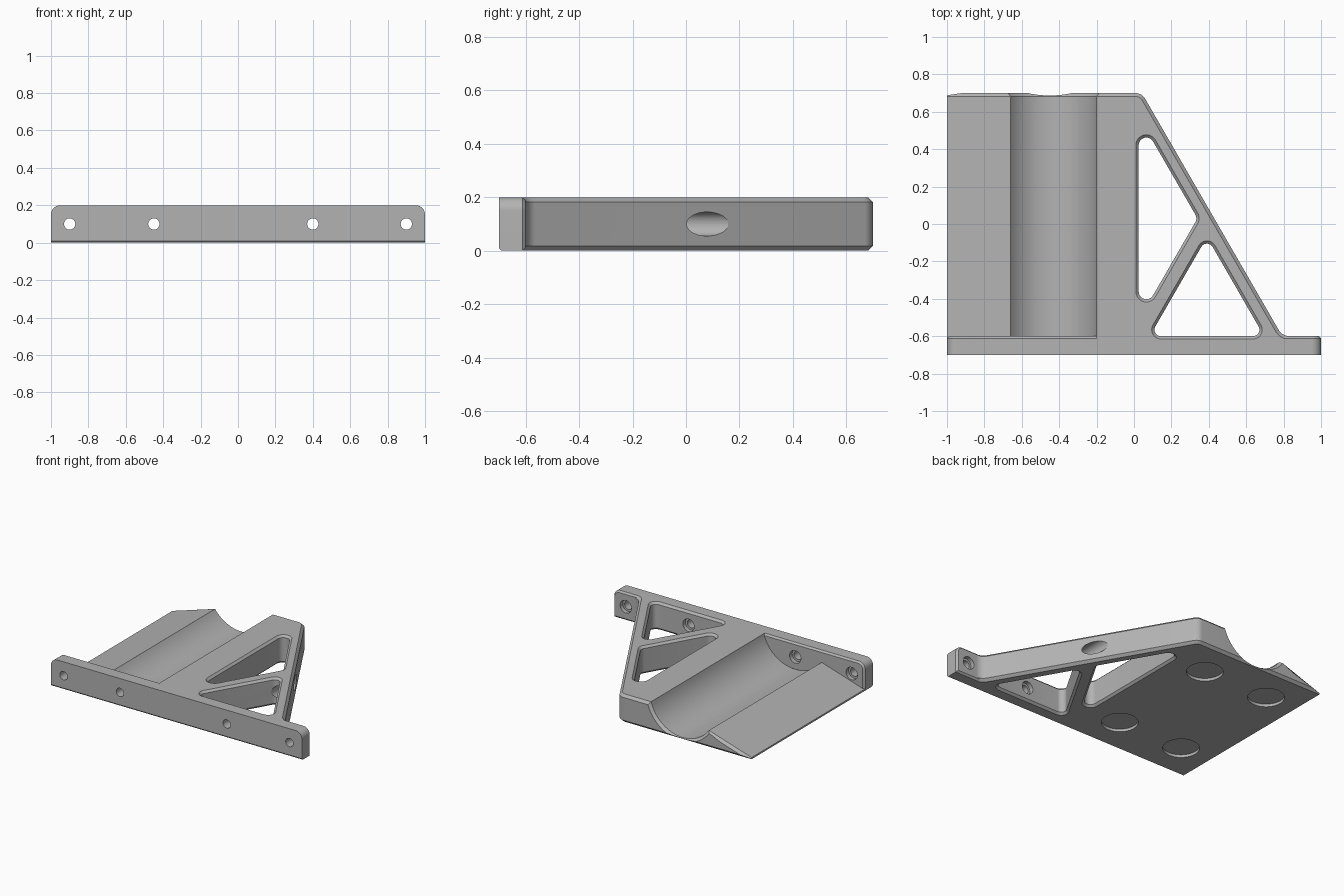
import bpy, bmesh, math
from mathutils import Vector, Matrix

if "Cube" in bpy.data.objects:
    bpy.data.objects.remove(bpy.data.objects["Cube"])

grey = bpy.data.materials.new("warm_grey")
grey.diffuse_color = (0.45, 0.45, 0.45, 1)
grey.use_nodes = True
grey.node_tree.nodes["Principled BSDF"].inputs["Base Color"].default_value = grey.diffuse_color


def loft(name, loops):
    """Closed solid through loops that have equal point counts."""
    bm = bmesh.new()
    rings = [[bm.verts.new(p) for p in loop] for loop in loops]
    n = len(rings[0])
    for a, b in zip(rings, rings[1:]):
        for i in range(n):
            j = (i + 1) % n
            bm.faces.new((a[i], a[j], b[j], b[i]))
    bm.faces.new(rings[0][::-1])
    bm.faces.new(rings[-1])
    bmesh.ops.recalc_face_normals(bm, faces=bm.faces)
    me = bpy.data.meshes.new(name)
    bm.to_mesh(me)
    bm.free()
    me.materials.append(grey)
    ob = bpy.data.objects.new(name, me)
    bpy.context.collection.objects.link(ob)
    return ob


def rounded(corners, d=0.0, steps=10):
    """Counterclockwise outline of (x, y, radius) corners, inset by d."""
    out = []
    for i, (x, y, r) in enumerate(corners):
        p = Vector((x, y))
        e1 = (p - Vector(corners[i - 1][:2])).normalized()
        e2 = (Vector(corners[(i + 1) % len(corners)][:2]) - p).normalized()
        n1, n2 = Vector((-e1.y, e1.x)), Vector((-e2.y, e2.x))
        miter = (n1 + n2) / (1 + n1.dot(n2))
        turn = math.atan2(e1.x * e2.y - e1.y * e2.x, e1.dot(e2))
        s = 1 if turn > 0 else -1
        if r == 0:
            out.append(p + d * miter)
            continue
        rr = max(r - s * d, 0.001)
        c = p + d * miter + s * rr * miter
        for k in range(steps + 1):
            out.append(c - s * rr * (Matrix.Rotation(turn * k / steps, 2) @ n1))
    return out


def plate(name, corners, levels):
    """Upright prism; levels are (z, inset)."""
    return loft(name, [[(p.x, p.y, z) for p in rounded(corners, d)] for z, d in levels])


def rod(name, x, y, z, r, length, axis, n=40):
    """Cylinder starting at the given point, running along y or z."""
    loops = []
    for t in (0, length):
        ring = []
        for i in range(n):
            a = 2 * math.pi * i / n
            u, v = r * math.cos(a), r * math.sin(a)
            ring.append((x + u, y + t, z + v) if axis == 'Y' else (x + u, y + v, z + t))
        loops.append(ring)
    return loft(name, loops)


def combine(target, other, op):
    m = target.modifiers.new(op, 'BOOLEAN')
    m.operation, m.object, m.solver = op, other, 'EXACT'
    bpy.context.view_layer.objects.active = target
    bpy.ops.object.modifier_apply(modifier=m.name)
    bpy.data.objects.remove(other)


# Chamfered body with slanted side and fillet into the flange
C = 0.018
body = plate("mounting_bracket", [
    (-1.1, -0.65, 0), (0.85, -0.65, 0), (0.85, -0.6, 0), (0.793, -0.6, 0.07),
    (0.042, 0.7, 0.06), (-1.1, 0.7, 0)],
    [(0, C), (C, 0), (0.2 - C, 0), (0.2, C)])


# Trough and sloping ramp, with a chamfer at the back end
def trough(y, d):
    cx, cz, r = -0.45, 0.27, 0.26 + d
    a0 = math.atan2(-0.153, -0.21) % (2 * math.pi)
    a1 = 2 * math.pi - math.asin(0.07 / r)
    pts = [(-1.0, 0.012 - d), (-1.0, -0.2), (-1.5, -0.2), (-1.5, 0.4),
           (cx + r * math.cos(a1), 0.4)]
    for k in range(33):
        a = a1 + (a0 - a1) * k / 32
        pts.append((cx + r * math.cos(a), cz + r * math.sin(a)))
    return [(x, y, z) for x, z in pts]


combine(body, loft("trough_cutter", [trough(-0.8, 0), trough(0.7 - C, 0), trough(0.74, 0.04 + C)]),
        'DIFFERENCE')

# Front flange with rounded top corners
outline = [(-1, 0, 0), (1, 0, 0), (1, 0.2, 0.05), (-1, 0.2, 0.05)]
flange = loft("flange", [[(p.x, y, p.y) for p in rounded(outline, d)]
                         for y, d in ((-0.7, 0), (-0.612, 0), (-0.6, 0.012))])
combine(body, flange, 'UNION')

# Bevel along the lower front edge
combine(body, loft("edge_cutter", [[(x, -0.71, -0.01), (x, -0.71, 0.02), (x, -0.68, -0.01)]
                                   for x in (-1.1, 1.1)]), 'DIFFERENCE')

# Two triangular windows, chamfered above and below
levels = [(-0.02, -0.02), (0.015, 0.015), (0.185, 0.015), (0.22, -0.02)]
for tri in ([(0.01, -0.57, 0.056), (0.357, 0.03, 0.056), (0.01, 0.63, 0.056)],
            [(0.058, -0.615, 0.05), (0.722, -0.615, 0.05), (0.39, -0.04, 0.05)]):
    combine(body, plate("window_cutter", tri, levels), 'DIFFERENCE')

# Screw holes with counterbores; one bore runs on through the ribs
for x, length in ((-0.9, 0.1), (-0.45, 0.1), (0.4, 1.0), (0.9, 0.1)):
    combine(body, rod("hole_cutter", x, -0.8, 0.1, 0.03, 0.3, 'Y'), 'DIFFERENCE')
    combine(body, rod("bore_cutter", x, -0.63, 0.1, 0.045, length, 'Y'), 'DIFFERENCE')

# Round pockets in the underside
for x in (-0.76, -0.24):
    for y in (-0.43, 0.43):
        combine(body, rod("pocket_cutter", x, y, -0.1, 0.12, 0.12, 'Z'), 'DIFFERENCE')

bpy.ops.object.select_all(action='DESELECT')
body.select_set(True)
bpy.context.view_layer.objects.active = body
bpy.ops.object.shade_smooth_by_angle(angle=math.radians(25))
